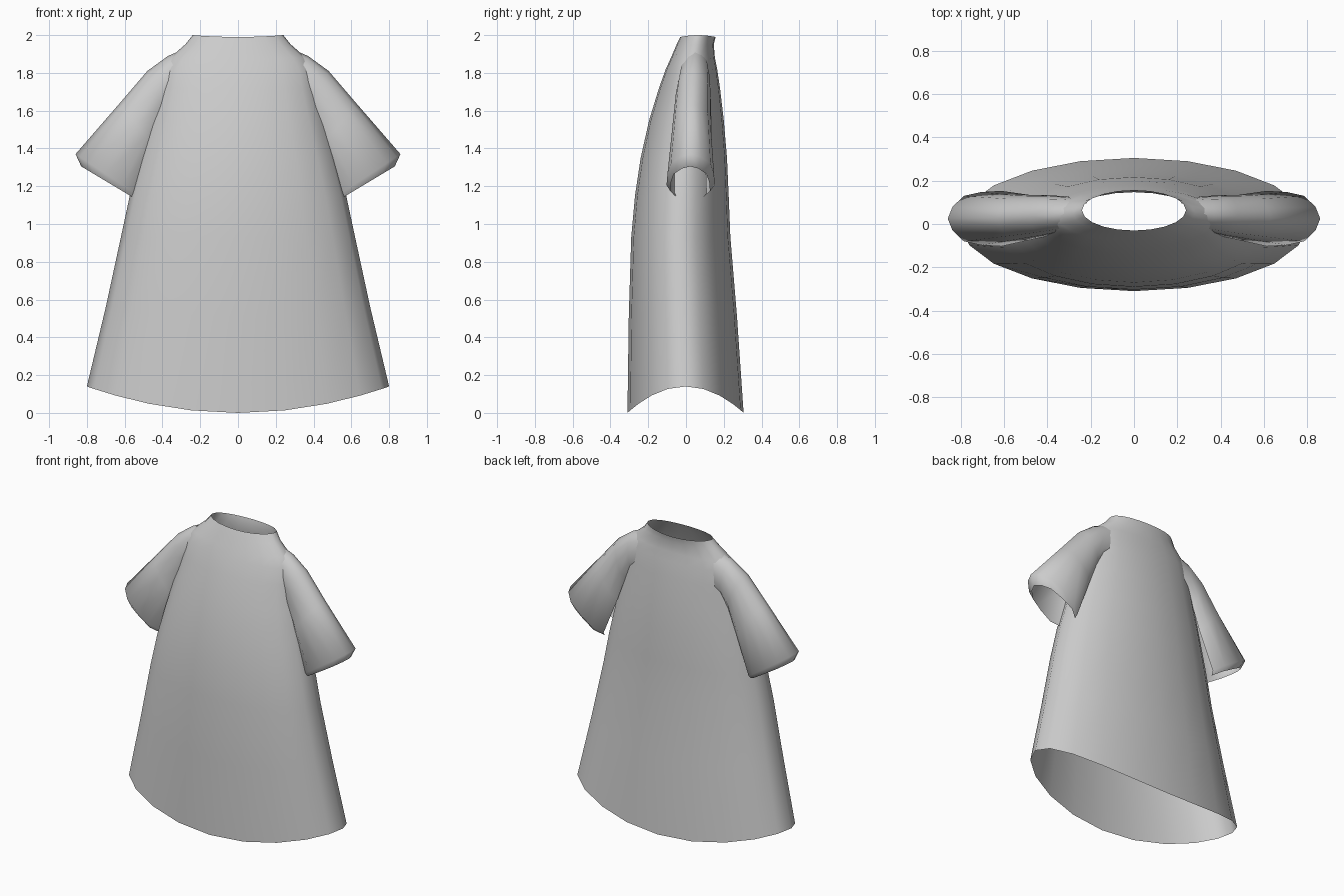
import bpy, math

if "Cube" in bpy.data.objects:
    bpy.data.objects.remove(bpy.data.objects["Cube"])

def loft(name, rings, closed):
    """Skin a list of equal-length point rings into a smooth open shell."""
    n = len(rings[0])
    verts = [p for r in rings for p in r]
    faces = []
    for i in range(len(rings) - 1):
        for j in range(n if closed else n - 1):
            k = (j + 1) % n
            faces.append((i*n + j, i*n + k, (i+1)*n + k, (i+1)*n + j))
    me = bpy.data.meshes.new(name)
    me.from_pydata(verts, [], faces)
    ob = bpy.data.objects.new(name, me)
    bpy.context.collection.objects.link(ob)
    bpy.ops.object.select_all(action='DESELECT')
    ob.select_set(True)
    bpy.context.view_layer.objects.active = ob
    bpy.ops.object.shade_smooth_by_angle(angle=math.radians(70))
    return ob

# Gown body: side height, centre drop, half width, front y, back y
BODY = [
    (0.14, 0.14, 0.80, -0.31, 0.305),
    (0.56, 0.05, 0.70, -0.303, 0.27),
    (0.93, 0.00, 0.62, -0.29, 0.235),
    (1.15, 0.00, 0.573, -0.27, 0.226),
    (1.35, 0.00, 0.52, -0.24, 0.217),
    (1.55, 0.00, 0.465, -0.195, 0.20),
    (1.72, 0.00, 0.42, -0.143, 0.18),
    (1.82, 0.00, 0.40, -0.107, 0.165),
    (1.88, 0.00, 0.36, -0.08, 0.153),
    (1.95, 0.00, 0.28, -0.05, 0.147),
    (2.00, 0.01, 0.24, -0.03, 0.157),
]
SIDES = 20
rings = []
for z, drop, w, f, b in BODY:
    ring = []
    for i in range(SIDES):
        a = 2 * math.pi * i / SIDES
        s = math.sin(a)
        yc, d = (f + b) / 2, (b - f) / 2
        ring.append((w * math.cos(a), yc + d * s, z - drop * s * s))
    rings.append(ring)
loft("gown_body", rings, True)

# Sleeve: arched cross-section (height fraction, depth fraction), open to the body
ARCH = [(0, -0.65), (0.2, -1), (0.5, -0.96), (0.76, -0.82), (0.93, -0.42), (1, 0)]
ARCH += [(h, -w) for h, w in reversed(ARCH[:-1])]
# Ridge x, ridge z, lower x, lower z, centre y, half depth
SLEEVE = [
    (0.24, 1.945, 0.22, 1.70, 0.05, 0.07),
    (0.37, 1.89, 0.34, 1.66, 0.045, 0.085),
    (0.48, 1.81, 0.39, 1.58, 0.038, 0.095),
    (0.63, 1.635, 0.45, 1.42, 0.03, 0.105),
    (0.86, 1.37, 0.55, 1.165, 0.025, 0.128),
    (0.83, 1.305, 0.555, 1.14, 0.022, 0.105),
]
sections = [[(bx + (tx - bx) * h, yc + d * w, bz + (tz - bz) * h) for h, w in ARCH]
            for tx, tz, bx, bz, yc, d in SLEEVE]
sleeve = loft("sleeves", sections, False)
mirror = sleeve.modifiers.new("mirror", 'MIRROR')
mirror.use_axis[0] = True
mirror.use_mirror_merge = False
